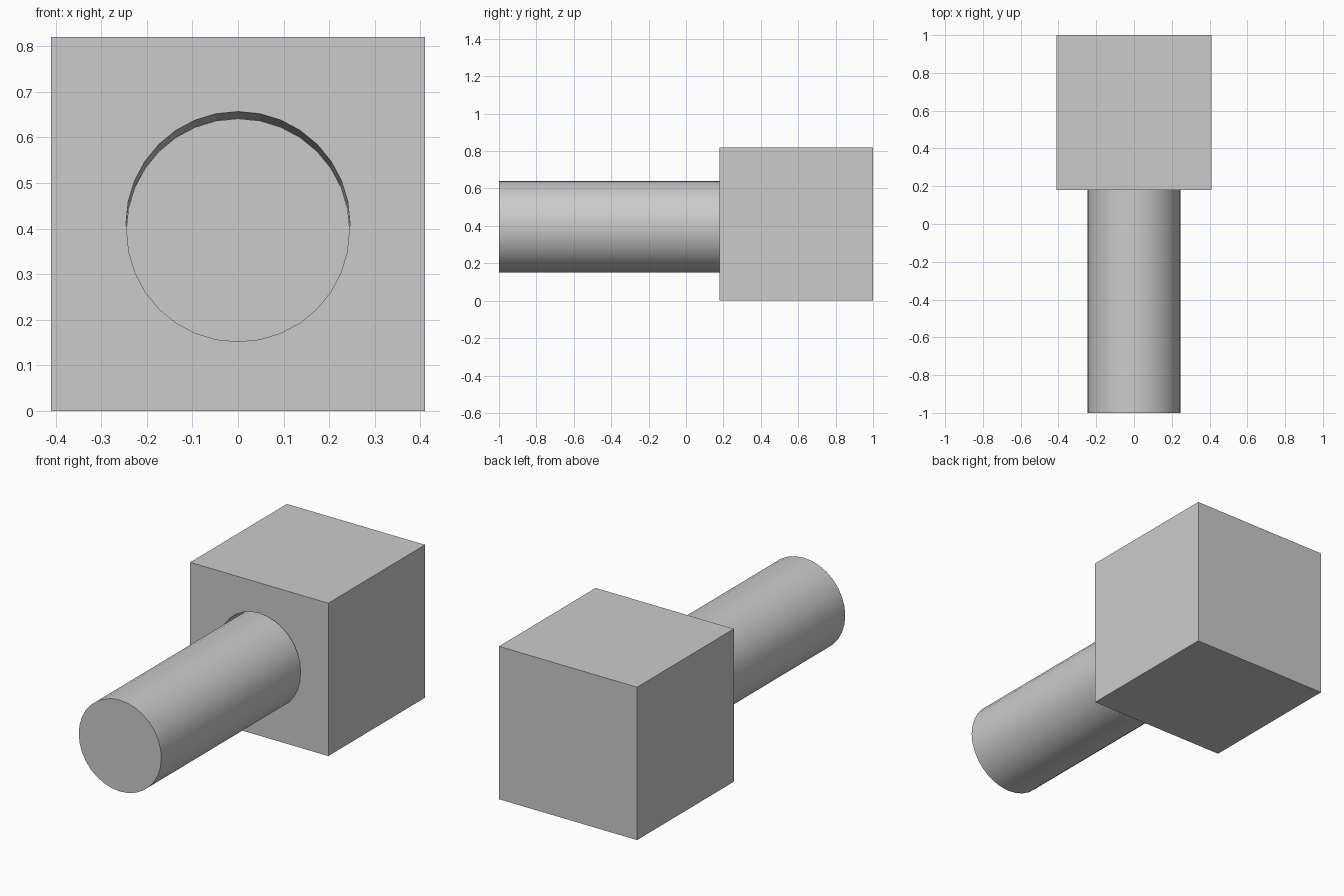
import bpy
import math

if "Cube" in bpy.data.objects:
    bpy.data.objects.remove(bpy.data.objects["Cube"])

SIZE = 0.82       # block edge length
FACE_Y = 0.18     # front face of the block
POCKET = 0.10     # depth of the socket in the block
SHAFT_Z = 0.396   # height of the shaft axis


def cylinder(name, y0, y1, z, radius):
    bpy.ops.mesh.primitive_cylinder_add(
        vertices=32, radius=radius, depth=y1 - y0,
        location=(0, (y0 + y1) / 2, z), rotation=(math.pi / 2, 0, 0))
    ob = bpy.context.object
    ob.name = name
    bpy.ops.object.transform_apply(location=True, rotation=True, scale=True)
    return ob


# Handle: long round shaft seated in the block
cylinder("shaft", -1.0, FACE_Y + POCKET, SHAFT_Z, 0.245)
bpy.ops.object.shade_smooth_by_angle(angle=math.radians(30))

# Socket cutter: slopes down slightly into the block
cutter = cylinder("socket_cutter", FACE_Y - POCKET, FACE_Y + POCKET, SHAFT_Z, 0.2455)
for v in cutter.data.vertices:
    v.co.z += (FACE_Y + POCKET - v.co.y) * 0.15
cutter.hide_render = True

# Block: cube with the socket in its front face
bpy.ops.mesh.primitive_cube_add(size=SIZE, location=(0, FACE_Y + SIZE / 2, SIZE / 2))
block = bpy.context.object
block.name = "block"
mod = block.modifiers.new("socket", 'BOOLEAN')
mod.operation = 'DIFFERENCE'
mod.solver = 'EXACT'
mod.object = cutter
bpy.ops.object.modifier_apply(modifier=mod.name)
bpy.data.objects.remove(cutter)
